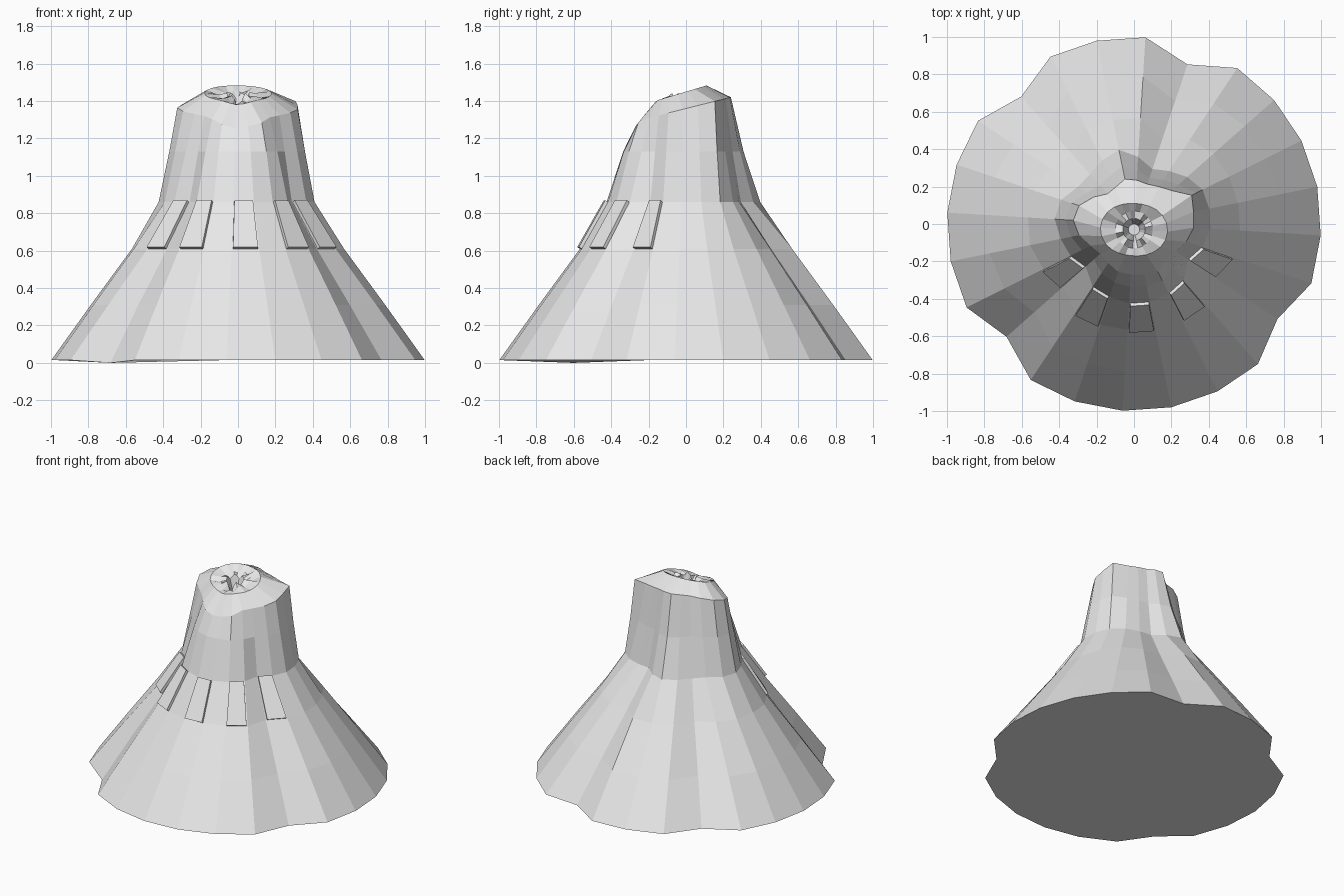
import bpy
import bmesh
import math
from mathutils import Vector

cube = bpy.data.objects.get("Cube")
if cube:
    bpy.data.objects.remove(cube, do_unlink=True)

SIDES = 24

# One plain stone colour
stone = bpy.data.materials.new("pale_grey_stone")
stone.use_nodes = True
stone.diffuse_color = (0.8, 0.8, 0.8, 1)
stone.node_tree.nodes["Principled BSDF"].inputs["Base Color"].default_value = (0.8, 0.8, 0.8, 1)


def add_object(name, bm):
    bmesh.ops.recalc_face_normals(bm, faces=bm.faces[:])
    mesh = bpy.data.meshes.new(name)
    bm.to_mesh(mesh)
    bm.free()
    mesh.materials.append(stone)
    obj = bpy.data.objects.new(name, mesh)
    bpy.context.collection.objects.link(obj)
    return obj


def ring(radii, height, centre_y=0.0):
    """Ring of points; height is a function of (index, y)."""
    points = []
    for k in range(SIDES):
        angle = math.radians(15 * k - 3.5)
        y = centre_y + radii[k] * math.sin(angle)
        points.append(Vector((radii[k] * math.cos(angle), y, height(k, y))))
    return points


def notched(radius, notches):
    return [notches.get(k, radius) for k in range(SIDES)]


def blend(a, b, t):
    return [p + (q - p) * t for p, q in zip(a, b)]


# Radii of the slope, with gullies running up from the notched foot
foot = notched(1.0, {5: .90, 9: .91, 15: .91, 22: .92})
waist = notched(.568, {4: .54, 5: .48, 9: .49, 10: .54, 14: .54, 15: .505, 22: .505, 23: .55})
shoulder = notched(.425, {0: .41, 1: .41, 2: .41, 3: .38, 4: .34, 5: .31, 6: .36, 7: .405,
                          8: .38, 9: .355, 10: .36, 11: .41, 13: .40, 14: .38, 15: .345,
                          16: .40, 17: .41, 20: .415, 21: .40, 22: .345, 23: .385})
rim = [.32, .325, .345, .27, .24, .225, .235, .245, .22, .215, .26, .31,
       .325, .30, .26, .24, .25, .27, .27, .275, .285, .255, .265, .295]
neck = blend(shoulder, rim, .57)


def dip(k, depth):
    """Lowered lip at the front of the crater."""
    return depth * max(0, 1 - abs(k - 18.2) / 2.5)


waist_ring = ring(waist, lambda k, y: .61)
shoulder_ring = ring(shoulder, lambda k, y: .86)
rings = [
    ring(foot, lambda k, y: 0 if k == 15 else .015),
    ring(blend(foot, waist, .49), lambda k, y: .31),
    waist_ring,
    shoulder_ring,
    ring(neck, lambda k, y: 1.13),
    ring(rim, lambda k, y: 1.36 + .25 * y - dip(k, .04)),
    # Uneven crown, then the crater wall and floor
    ring([.16 + .02 * math.cos(math.radians(30 * k)) for k in range(SIDES)],
         lambda k, y: 1.45 + .3 * y - dip(k, .02), -.03),
    ring([.1] * SIDES, lambda k, y: 1.435 + .2 * y + .012 * math.sin(k * 2.1) - dip(k, .03), -.03),
    ring([.06] * SIDES, lambda k, y: 1.43 + .015 * math.sin(k * 1.6) - dip(k, .06), -.03),
    ring([.03] * SIDES, lambda k, y: 1.33, -.03),
]

# Mountain body
bm = bmesh.new()
loops = [[bm.verts.new(p) for p in points] for points in rings]
for low, high in zip(loops, loops[1:]):
    for k in range(SIDES):
        n = (k + 1) % SIDES
        bm.faces.new((low[k], low[n], high[n], high[k]))
bm.faces.new(loops[0][::-1])
bm.faces.new(loops[-1])
add_object("mountain", bm)

# Raised slabs on every other front facet
for number, k in enumerate(range(14, 23, 2), 1):
    corners = [waist_ring[k], waist_ring[k + 1], shoulder_ring[k + 1], shoulder_ring[k]]
    normal = (corners[1] - corners[0]).cross(corners[3] - corners[0]).normalized()
    inset = []
    for a, b in ((0, 1), (1, 0), (2, 3), (3, 2)):
        inset.append(corners[a].lerp(corners[b], .05))
    bm = bmesh.new()
    back = [bm.verts.new(p - normal * .012) for p in inset]
    front = [bm.verts.new(p + normal * .018) for p in inset]
    bm.faces.new(back[::-1])
    bm.faces.new(front)
    for i in range(4):
        j = (i + 1) % 4
        bm.faces.new((back[i], back[j], front[j], front[i]))
    add_object(f"slab_{number}", bm)
